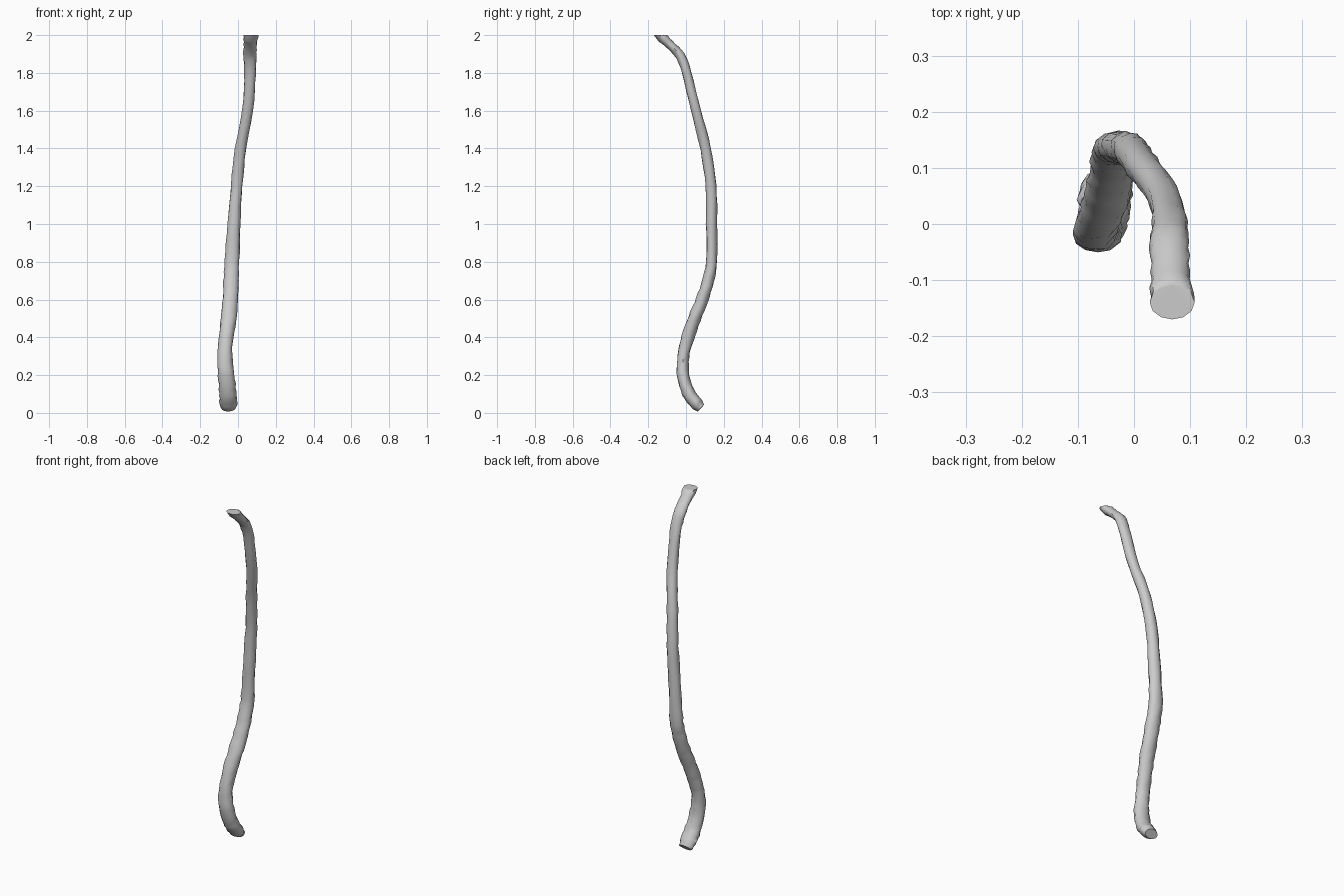
import bpy, bmesh, math, random
from mathutils import Vector

if "Cube" in bpy.data.objects:
    bpy.data.objects.remove(bpy.data.objects["Cube"])

random.seed(4)
SIDES = 12
STEPS = 4

# Centre line and section: x, y, z, half width (x), half depth
path = [
    (-0.050, 0.079, 0.026, 0.038, 0.026),
    (-0.051, 0.052, 0.053, 0.047, 0.034),
    (-0.053, 0.012, 0.108, 0.046, 0.034),
    (-0.062, -0.015, 0.20, 0.043, 0.033),
    (-0.069, -0.014, 0.30, 0.038, 0.032),
    (-0.062, 0.010, 0.40, 0.039, 0.034),
    (-0.050, 0.045, 0.50, 0.041, 0.034),
    (-0.041, 0.085, 0.60, 0.041, 0.032),
    (-0.036, 0.117, 0.70, 0.040, 0.031),
    (-0.032, 0.135, 0.80, 0.038, 0.029),
    (-0.022, 0.135, 1.00, 0.034, 0.029),
    (-0.007, 0.132, 1.20, 0.031, 0.029),
    (0.014, 0.104, 1.40, 0.030, 0.029),
    (0.050, 0.053, 1.60, 0.029, 0.027),
    (0.064, 0.004, 1.80, 0.031, 0.025),
    (0.063, -0.030, 1.89, 0.035, 0.025),
    (0.064, -0.085, 1.95, 0.034, 0.023),
    (0.068, -0.140, 2.00, 0.040, 0.030),
]


def smooth_path(points):
    """Catmull-Rom samples, parameterised by the listed points."""
    pts = [Vector(p) for p in points]
    pts = [2 * pts[0] - pts[1]] + pts + [2 * pts[-1] - pts[-2]]
    out = []
    for a, b, c, d in zip(pts, pts[1:], pts[2:], pts[3:]):
        for k in range(STEPS):
            t = k / STEPS
            out.append(0.5 * (2 * b + (c - a) * t + (2 * a - 5 * b + 4 * c - d) * t * t
                              + (3 * b - a - 3 * c + d) * t ** 3))
    return out + [pts[-2]]


# Bent stick: elliptical rings skinned along the path
samples = smooth_path(path)
last = len(samples) - 1
bm = bmesh.new()
rings = []
for i, s in enumerate(samples):
    centre = Vector(s[:3])
    tangent = (Vector(samples[min(i + 1, last)][:3]) - Vector(samples[max(i - 1, 0)][:3])).normalized()
    if i == last:
        tangent = Vector((0, 0, 1))  # top is cut level
    depth = tangent.cross(Vector((1, 0, 0))).normalized()
    side = depth.cross(tangent).normalized()
    ring = []
    for j in range(SIDES):
        a = math.tau * j / SIDES
        lump = 1 + (random.uniform(-0.07, 0.07) if 0 < i < last else 0)
        p = centre + lump * (side * math.cos(a) * s[3] + depth * math.sin(a) * s[4])
        p.z = min(max(p.z, 0.0), 2.0)
        ring.append(bm.verts.new(p))
    rings.append(ring)
for lo, hi in zip(rings, rings[1:]):
    for j in range(SIDES):
        k = (j + 1) % SIDES
        bm.faces.new((lo[j], lo[k], hi[k], hi[j]))
bm.faces.new(rings[0])
bm.faces.new(rings[-1])
bmesh.ops.recalc_face_normals(bm, faces=bm.faces)

mesh = bpy.data.meshes.new("bent_stick")
bm.to_mesh(mesh)
bm.free()
stick = bpy.data.objects.new("bent_stick", mesh)
bpy.context.collection.objects.link(stick)
bpy.context.view_layer.objects.active = stick
stick.select_set(True)
bpy.ops.object.shade_smooth_by_angle(angle=math.radians(50))
